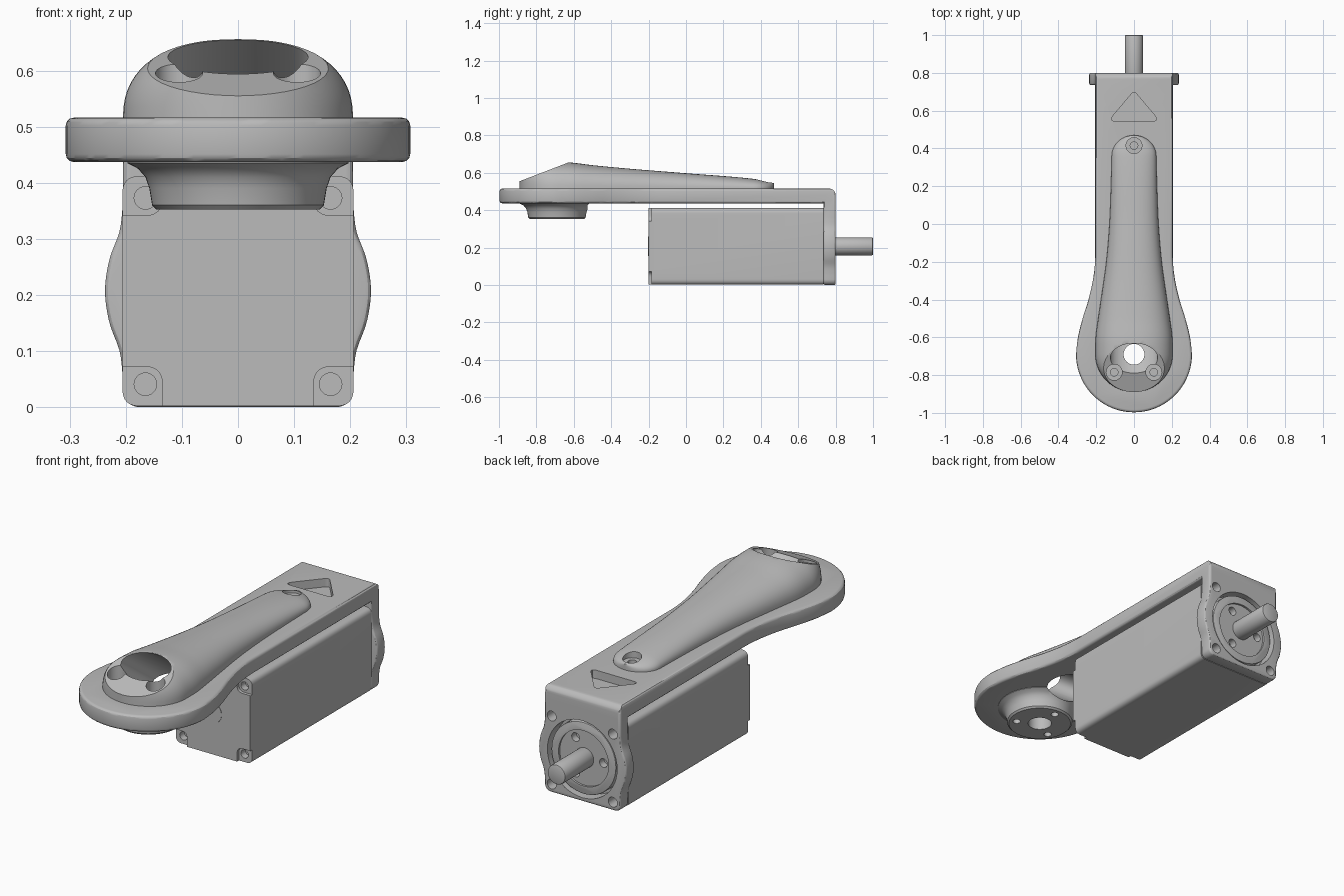
import bpy, bmesh, math
from mathutils import Vector

cube = bpy.data.objects.get("Cube")
if cube:
    bpy.data.objects.remove(cube)

grey = bpy.data.materials.new("plain_grey")
grey.use_nodes = True
GREY = (0.5, 0.5, 0.5, 1)
grey.diffuse_color = GREY
grey.node_tree.nodes["Principled BSDF"].inputs["Base Color"].default_value = GREY

HEAD_Y = -0.69    # centre of the round end of the arm
MID_Z = 0.207     # motor axis height


# --- helpers ---
def finish(name, bm):
    bmesh.ops.recalc_face_normals(bm, faces=bm.faces)
    mesh = bpy.data.meshes.new(name)
    bm.to_mesh(mesh)
    bm.free()
    mesh.materials.append(grey)
    ob = bpy.data.objects.new(name, mesh)
    bpy.context.collection.objects.link(ob)
    return ob


def apply(ob, mod):
    bpy.context.view_layer.objects.active = ob
    bpy.ops.object.modifier_apply(modifier=mod.name)


def bevel(ob, width, segments=3):
    mod = ob.modifiers.new("bevel", "BEVEL")
    mod.width, mod.segments, mod.limit_method = width, segments, "ANGLE"
    mod.angle_limit = math.radians(40)
    apply(ob, mod)
    return ob


def combine(ob, others, operation="DIFFERENCE"):
    for other in others:
        mod = ob.modifiers.new("bool", "BOOLEAN")
        mod.object, mod.operation, mod.solver = other, operation, "EXACT"
        apply(ob, mod)
        bpy.data.objects.remove(other)


def prism(name, pts, lo, hi, axis="z"):
    place = {"z": lambda a, b, c: (a, b, c), "y": lambda a, b, c: (a, c, b),
             "x": lambda a, b, c: (c, a, b)}[axis]
    bm = bmesh.new()
    rings = [[bm.verts.new(place(a, b, c)) for a, b in pts] for c in (lo, hi)]
    for ring in rings:
        bm.faces.new(ring)
    for i in range(len(pts)):
        j = (i + 1) % len(pts)
        bm.faces.new((rings[0][i], rings[0][j], rings[1][j], rings[1][i]))
    return finish(name, bm)


def arc(cx, cy, r, start, end, n=48):
    angles = [math.radians(start + (end - start) * i / n) for i in range(n + 1)]
    return [(cx + r * math.cos(a), cy + r * math.sin(a)) for a in angles]


def disc(name, cx, cy, r, lo, hi, axis="z"):
    return prism(name, arc(cx, cy, r, 0, 360)[:-1], lo, hi, axis)


def rounded(corners, r):
    """Counter-clockwise polygon with rounded corners."""
    pts = []
    for i, c in enumerate(corners):
        c = Vector(c)
        u = (Vector(corners[i - 1]) - c).normalized()
        v = (Vector(corners[(i + 1) % len(corners)]) - c).normalized()
        d = r / math.tan(u.angle(v) / 2)
        a, b = c + u * d, c + v * d
        for k in range(7):
            t = k / 6
            pts.append(tuple(a * (1 - t) ** 2 + c * 2 * t * (1 - t) + b * t * t))
    return pts


def rect(x0, y0, x1, y1, r):
    return rounded([(x0, y0), (x1, y0), (x1, y1), (x0, y1)], r)


def curve(keys, t):
    """Smooth interpolation through sorted (t, value) pairs."""
    i = max(0, min(len(keys) - 2, sum(k[0] <= t for k in keys) - 1))
    slope = []
    for j in (i, i + 1):
        p, q = keys[max(j - 1, 0)], keys[min(j + 1, len(keys) - 1)]
        slope.append((q[1] - p[1]) / (q[0] - p[0]))
    (a, va), (b, vb) = keys[i], keys[i + 1]
    h, s = b - a, min(1, max(0, (t - a) / (b - a)))
    return (va * (1 + 2 * s) * (1 - s) ** 2 + slope[0] * h * s * (1 - s) ** 2
            + vb * s * s * (3 - 2 * s) + slope[1] * h * s * s * (s - 1))


# --- arm plate: straight bar flaring into a round head ---
flare = [(HEAD_Y, 0.307), (-0.6, 0.297), (-0.5, 0.272), (-0.4, 0.241),
         (-0.3, 0.218), (-0.2, 0.206), (-0.1, 0.205)]
side = [(curve(flare, y), y) for y in [HEAD_Y + 0.59 * i / 24 for i in range(1, 25)]]
outline = (arc(0, HEAD_Y, 0.307, 180, 360) + side + [(0.205, 0.8), (-0.205, 0.8)]
           + [(-x, y) for x, y in reversed(side)])
arm = bevel(prism("arm_bracket", outline, 0.437, 0.516), 0.014)

# --- end flange with bulged cheeks ---
cheek = [(0.05, 0.205), (0.1, 0.211), (0.15, 0.229), (MID_Z, 0.237),
         (0.264, 0.229), (0.314, 0.211), (0.364, 0.205)]
bulge = [(curve(cheek, z), z) for z in [0.05 + 0.314 * i / 24 for i in range(25)]]
right_half = arc(0.175, 0.03, 0.03, -90, 0, 6) + bulge + [(0.205, 0.49)]
flange = prism("flange", right_half + [(-x, z) for x, z in reversed(right_half)],
               0.735, 0.8, "y")
bevel(flange, 0.01)

# --- domed cover on the arm, lofted from super-elliptic sections ---
widths = [(HEAD_Y, 0.205), (-0.6, 0.203), (-0.5, 0.19), (-0.4, 0.175), (-0.2, 0.147),
          (0, 0.13), (0.2, 0.122), (0.36, 0.118)]
heights = [(-0.9, 0.662), (-0.63, 0.656), (-0.5, 0.641), (-0.3, 0.622), (0, 0.598),
           (0.36, 0.568), (0.47, 0.545)]
BASE = 0.5
front = [HEAD_Y - 0.2 * math.cos(math.pi / 2 * i / 14) for i in range(14)]
middle = [HEAD_Y + 1.05 * i / 40 for i in range(41)]
back = [0.36 + 0.11 * math.sin(math.pi / 2 * i / 12) for i in range(1, 13)]


def half_width(y):
    if y < HEAD_Y:
        return max(0.004, 0.205 * math.sqrt(max(0, 1 - ((y - HEAD_Y) / 0.2) ** 2)))
    if y > 0.36:
        return max(0.004, 0.118 * math.sqrt(max(0, 1 - ((y - 0.36) / 0.11) ** 2)))
    return curve(widths, y)


bm = bmesh.new()
loops = []
for y in front + middle + back:
    w, h = half_width(y), curve(heights, y) - 0.516
    loop = [bm.verts.new((w, y, BASE))]
    for i in range(33):
        a = math.pi * i / 32
        c, s = math.cos(a), max(0, math.sin(a))
        loop.append(bm.verts.new((math.copysign(w * abs(c) ** 0.87, c), y, 0.516 + h * s ** 0.87)))
    loop.append(bm.verts.new((-w, y, BASE)))
    loops.append(loop)
for p, q in zip(loops, loops[1:]):
    for i in range(len(p)):
        j = (i + 1) % len(p)
        bm.faces.new((p[i], p[j], q[j], q[i]))
bm.faces.new(loops[0])
bm.faces.new(loops[-1])
cover = finish("cover", bm)
slope_cut = prism("slope_cut", [(-1.02, 0.505), (-0.63, 0.655), (-0.63, 0.8), (-1.02, 0.8)],
                  -0.4, 0.4, "x")
combine(cover, [slope_cut])

# --- round mounting boss under the head ---
bm = bmesh.new()
profile = [(0, 0.45), (0.2, 0.45), (0.197, 0.435), (0.178, 0.425), (0.165, 0.41),
           (0.158, 0.39), (0.153, 0.36), (0.145, 0.352), (0, 0.352)]
verts = [bm.verts.new((r, HEAD_Y, z)) for r, z in profile]
edges = [bm.edges.new(pair) for pair in zip(verts, verts[1:])]
bmesh.ops.spin(bm, geom=verts + edges, cent=(0, HEAD_Y, 0), axis=(0, 0, 1),
               angle=2 * math.pi, steps=64)
bmesh.ops.remove_doubles(bm, verts=bm.verts, dist=0.0001)
boss = finish("boss", bm)

combine(arm, [flange, cover, boss], "UNION")

# --- openings in the bracket ---
tunnel = disc("tunnel", 0, 0, 1, -0.6, 0.3)
tunnel.scale = (0.125, 0.07, 1)
tunnel.rotation_euler.x = math.radians(55)
tunnel.location = (0, -0.71, 0.624)
bpy.context.view_layer.update()
cuts = [tunnel,
        disc("bore", 0, HEAD_Y, 0.055, 0.3, 0.6),
        disc("motor_opening", 0, MID_Z, 0.188, 0.7, 0.9, "y"),
        prism("triangle_pocket", rounded([(-0.135, 0.545), (0.135, 0.545), (0, 0.705)], 0.018),
              0.475, 0.6),
        prism("corner_round", arc(0.765, 0.481, 0.035, 90, 0, 10)
              + [(0.83, 0.481), (0.83, 0.56), (0.765, 0.56)], -0.3, 0.3, "x")]
for x, y, floor in ((-0.105, -0.785, 0.53), (0.105, -0.785, 0.53), (0, 0.415, 0.535)):
    cuts += [disc("counterbore", x, y, 0.042, floor, 0.7),
             disc("screw_hole", x, y, 0.02, floor - 0.05, 0.6)]
for a in (90, 210, 330):
    a = math.radians(a)
    cuts.append(disc("boss_hole", 0.11 * math.cos(a), HEAD_Y + 0.11 * math.sin(a),
                     0.018, 0.3, 0.4))
corners = [(x, MID_Z + z) for x in (-0.165, 0.165) for z in (-0.166, 0.166)]
for x, z in corners:
    cuts.append(disc("flange_hole", x, z, 0.024, 0.7, 0.9, "y"))
combine(arm, cuts)

# --- motor body with notched rear corners ---
motor = prism("motor_body", rect(-0.206, 0.002, 0.206, 0.412, 0.03), -0.2, 0.736, "y")
cuts = []
for x, z in corners:
    sx, sz = math.copysign(1, x), math.copysign(1, z - MID_Z)
    xs, zs = sorted((sx * 0.135, sx * 0.26)), sorted((MID_Z + sz * 0.135, MID_Z + sz * 0.26))
    cuts += [prism("notch", rect(xs[0], zs[0], xs[1], zs[1], 0.03), -0.3, -0.185, "y"),
             disc("motor_hole", x, z, 0.02, -0.3, -0.15, "y")]
combine(motor, cuts)
rear_cap = disc("rear_cap", 0, MID_Z, 0.052, -0.19, -0.202, "y")

# --- motor face with ring steps and three screw holes ---
face = disc("motor_face", 0, MID_Z, 0.175, 0.72, 0.79, "y")
bevel(face, 0.006, 2)
cuts = [disc("ring_step", 0, MID_Z, 0.135, 0.78, 0.9, "y")]
for a in (60, 180, 300):
    a = math.radians(a)
    cuts.append(disc("face_hole", 0.1 * math.cos(a), MID_Z + 0.1 * math.sin(a),
                     0.021, 0.745, 0.9, "y"))
combine(face, cuts)

shaft = bevel(disc("motor_shaft", 0, MID_Z, 0.048, 0.73, 1.0, "y"), 0.006, 2)

for ob in (arm, motor, rear_cap, face, shaft):
    bpy.ops.object.select_all(action="DESELECT")
    ob.select_set(True)
    bpy.context.view_layer.objects.active = ob
    bpy.ops.object.shade_smooth_by_angle(angle=math.radians(30))
